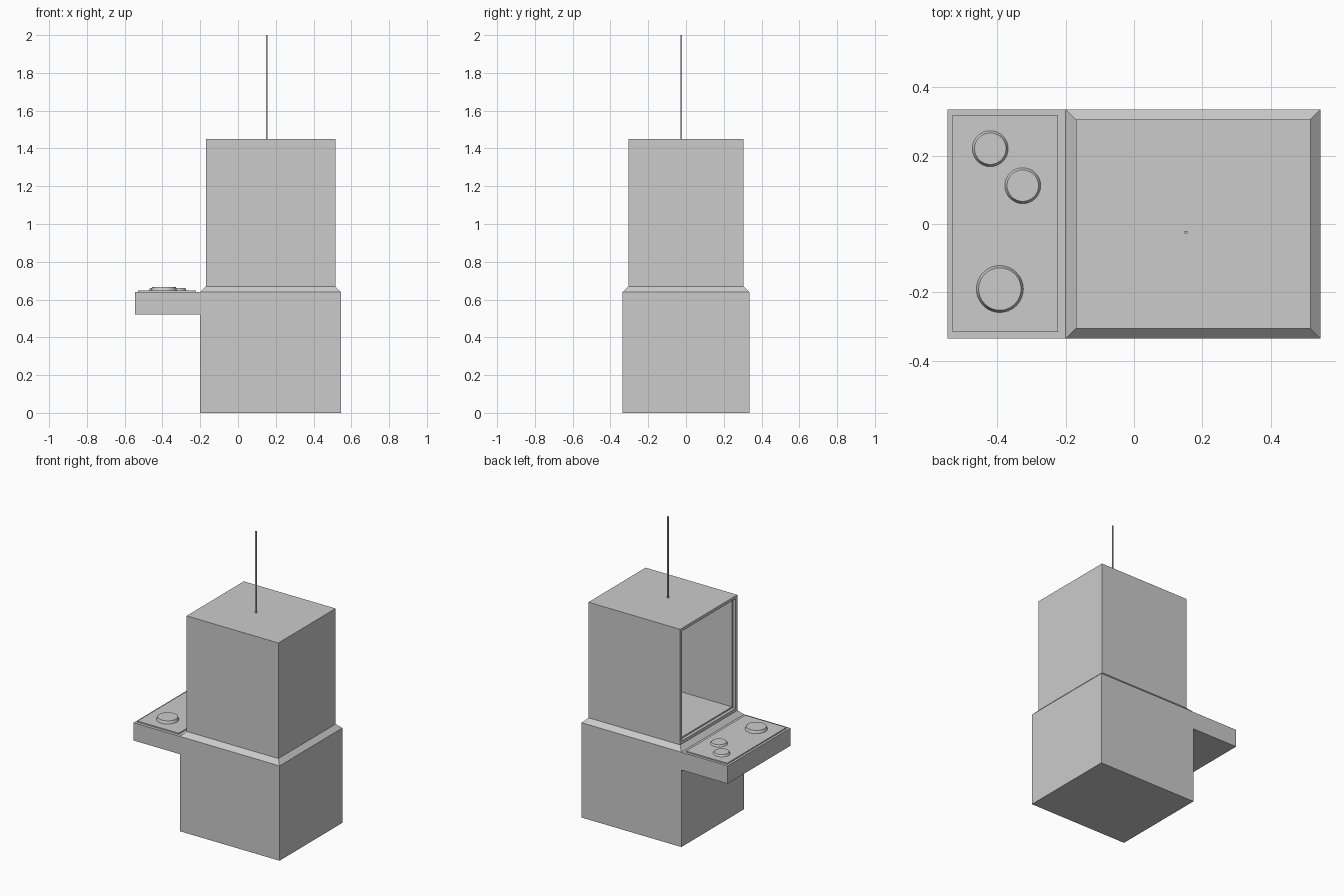
import bpy, bmesh
from mathutils import Matrix, Vector

cube = bpy.data.objects.get("Cube")
if cube:
    bpy.data.objects.remove(cube, do_unlink=True)

grey = bpy.data.materials.new("plain grey")
grey.use_nodes = True
grey.diffuse_color = (0.6, 0.6, 0.6, 1)
grey.node_tree.nodes["Principled BSDF"].inputs["Base Color"].default_value = (0.6, 0.6, 0.6, 1)


def finish(bm, name, smooth=False):
    bm.normal_update()
    mesh = bpy.data.meshes.new(name)
    bm.to_mesh(mesh)
    bm.free()
    mesh.materials.append(grey)
    obj = bpy.data.objects.new(name, mesh)
    bpy.context.collection.objects.link(obj)
    if smooth:
        bpy.ops.object.select_all(action='DESELECT')
        obj.select_set(True)
        bpy.context.view_layer.objects.active = obj
        bpy.ops.object.shade_smooth_by_angle()
    return obj


def box_mesh(low, high):
    low, high = Vector(low), Vector(high)
    bm = bmesh.new()
    matrix = Matrix.Translation((low + high) / 2) @ Matrix.Diagonal((*(high - low), 1))
    bmesh.ops.create_cube(bm, size=1, matrix=matrix)
    bm.normal_update()
    return bm


def facing(bm, direction):
    """Outermost face looking in a direction."""
    direction = Vector(direction)
    faces = [f for f in bm.faces if f.normal.dot(direction) > 0.99]
    return max(faces, key=lambda f: f.calc_center_median().dot(direction))


def inset(bm, face, thickness, depth=0):
    bmesh.ops.inset_region(bm, faces=[face], thickness=thickness, depth=depth,
                           use_even_offset=True)
    bm.normal_update()
    return face


def extrude(bm, face, offset):
    new = bmesh.ops.extrude_discrete_faces(bm, faces=[face])["faces"][0]
    bmesh.ops.translate(bm, verts=new.verts, vec=offset)
    bm.normal_update()
    return new


# Cabinet: base, sloped shoulder, upper housing
bm = box_mesh((-0.2, -0.335, 0), (0.545, 0.335, 0.64))
top = inset(bm, facing(bm, (0, 0, 1)), 0.03)
bmesh.ops.translate(bm, verts=top.verts, vec=(0, 0, 0.03))
bm.normal_update()
extrude(bm, top, (0, 0, 0.78))

# Deep opening with a stepped rim on the housing's side
side = max((f for f in bm.faces if f.normal.x < -0.99),
           key=lambda f: f.calc_center_median().z)
side = inset(bm, side, 0.02)
side = extrude(bm, side, (0.02, 0, 0))
side = inset(bm, side, 0.01)
extrude(bm, side, (0.63, 0, 0))
finish(bm, "cabinet")

# Control shelf and its thin raised panel
finish(box_mesh((-0.545, -0.335, 0.52), (-0.2, 0.335, 0.64)), "control_shelf")
bm = box_mesh((-0.53, -0.315, 0.64), (-0.222, 0.318, 0.648))
rim = facing(bm, (0, 0, 1))
inset(bm, rim, 0.004)
finish(bm, "control_panel")

# Round tapered buttons
for name, x, y, radius, height in (("rear_button", -0.42, 0.22, 0.053, 0.013),
                                   ("middle_button", -0.325, 0.112, 0.053, 0.013),
                                   ("front_button", -0.392, -0.19, 0.069, 0.02)):
    bm = bmesh.new()
    bmesh.ops.create_cone(bm, cap_ends=True, segments=32, radius1=radius,
                          radius2=radius - 0.007, depth=height,
                          matrix=Matrix.Translation((x, y, 0.647 + height / 2)))
    finish(bm, name, smooth=True)

# Antenna
finish(box_mesh((0.148, -0.028, 1.44), (0.156, -0.02, 2)), "antenna")
